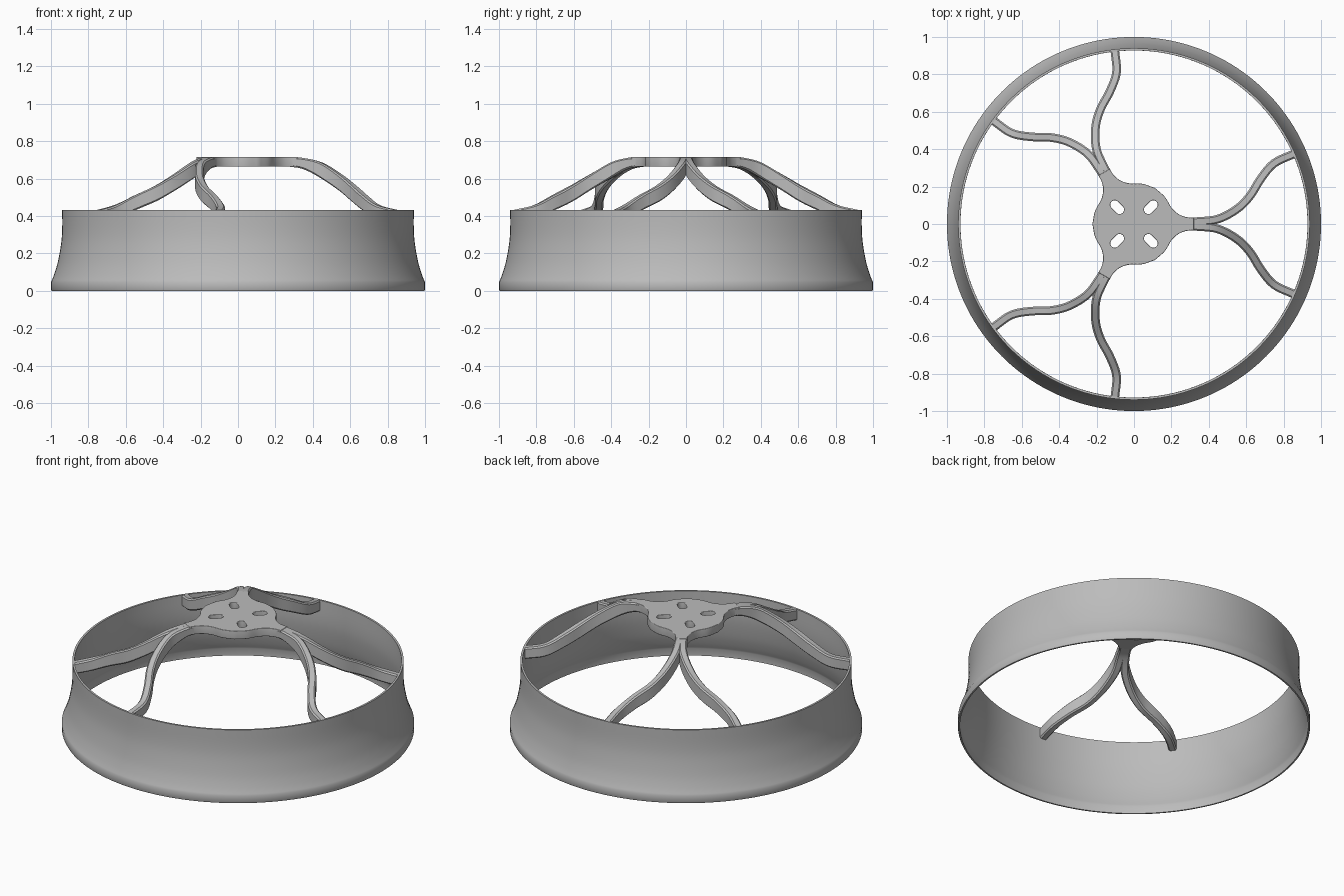
import bpy, bmesh, math
from mathutils import Vector, Matrix

if "Cube" in bpy.data.objects:
    bpy.data.objects.remove(bpy.data.objects["Cube"])

ARM_ANGLES = [math.radians(a) for a in (0, 120, 240)]

grey = bpy.data.materials.new("satin_grey")
grey.use_nodes = True
colour = (0.5, 0.5, 0.5, 1)
grey.diffuse_color = colour
grey.node_tree.nodes["Principled BSDF"].inputs["Base Color"].default_value = colour


def spline_through(points, steps):
    """Smooth (Catmull-Rom) samples through the given points."""
    p = [Vector(q) for q in points]
    p = [p[0] * 2 - p[1]] + p + [p[-1] * 2 - p[-2]]
    out = []
    for a, b, c, d in zip(p, p[1:], p[2:], p[3:]):
        for i in range(steps):
            t = i / steps
            out.append(0.5 * (2 * b + (c - a) * t + (2 * a - 5 * b + 4 * c - d) * t * t
                              + (3 * b - a - 3 * c + d) * t ** 3))
    return out + [p[-2]]


def finish(obj, angle=35):
    if obj.data.materials:
        obj.data.materials[0] = grey
    else:
        obj.data.materials.append(grey)
    bpy.ops.object.select_all(action="DESELECT")
    obj.select_set(True)
    bpy.context.view_layer.objects.active = obj
    bpy.ops.object.shade_smooth_by_angle(angle=math.radians(angle))


def mesh_object(name, bm):
    bmesh.ops.recalc_face_normals(bm, faces=bm.faces)
    mesh = bpy.data.meshes.new(name)
    bm.to_mesh(mesh)
    bm.free()
    obj = bpy.data.objects.new(name, mesh)
    bpy.context.collection.objects.link(obj)
    finish(obj)
    return obj


def loft(bm, rings, closed):
    """Bridge equal rings of points with quads."""
    vr = [[bm.verts.new(v) for v in ring] for ring in rings]
    pairs = list(zip(vr, vr[1:])) + ([(vr[-1], vr[0])] if closed else [])
    n = len(vr[0])
    for a, b in pairs:
        for i in range(n):
            j = (i + 1) % n
            bm.faces.new((a[i], a[j], b[j], b[i]))
    if not closed:
        bm.faces.new(vr[0])
        bm.faces.new(vr[-1])


# Flared rim: thin revolved wall
flare = spline_through([(1.0, 0.045), (0.982, 0.09), (0.963, 0.155),
                        (0.946, 0.25), (0.94, 0.33), (0.94, 0.432)], 4)
wall = 0.012
outer = [Vector((0.997, 0)), Vector((1.0, 0.006))] + flare
inner = [Vector((v.x - wall, v.y)) for v in reversed(flare)] + [Vector((1 - wall, 0))]
segments = 160
bm = bmesh.new()
loft(bm, [[(v.x * math.cos(a), v.x * math.sin(a), v.y) for v in outer + inner]
          for a in (math.tau * i / segments for i in range(segments))], True)
mesh_object("rim", bm)

# Hub plate: lobed outline with four radial slots
half = [(0.111, 0.193), (0.165, 0.145), (0.2, 0.088), (0.238, 0.053), (0.28, 0.037), (0.32, 0.034)]
edge = [Vector(p) for p in spline_through(half, 5)]
lobe = [Vector((p.x, -p.y)) for p in edge] + edge[::-1]
outline = [Matrix.Rotation(a, 2) @ p for a in ARM_ANGLES for p in lobe[:-1]]


def slot(angle, radius=0.127, reach=0.018, width=0.024):
    pts = []
    for side, start in ((1, -90), (-1, 90)):
        for i in range(9):
            t = math.radians(start + 22.5 * i)
            pts.append(Vector((radius + side * reach + width * math.cos(t), width * math.sin(t))))
    return [Matrix.Rotation(math.radians(angle), 2) @ p for p in pts]


curve = bpy.data.curves.new("hub_plate", "CURVE")
curve.dimensions = "2D"
curve.fill_mode = "BOTH"
curve.extrude = 0.022
curve.bevel_depth = 0.004
curve.offset = -0.004
for loop in [outline] + [slot(a) for a in (45, 135, 225, 315)]:
    s = curve.splines.new("POLY")
    s.points.add(len(loop) - 1)
    for pt, p in zip(s.points, loop):
        pt.co = (p.x, p.y, 0, 1)
    s.use_cyclic_u = True
hub = bpy.data.objects.new("hub_plate", curve)
hub.location.z = 0.69
bpy.context.collection.objects.link(hub)
bpy.ops.object.select_all(action="DESELECT")
hub.select_set(True)
bpy.context.view_layer.objects.active = hub
bpy.ops.object.convert(target="MESH")
finish(hub)

# Forked spokes: swept chamfered bar, path holds x, y, top and bottom height
path = spline_through([
    (0.27, 0.012, 0.7155, 0.6645), (0.35, 0.014, 0.71, 0.65), (0.45, 0.027, 0.684, 0.6),
    (0.55, 0.08, 0.62, 0.535), (0.62, 0.15, 0.563, 0.478), (0.68, 0.245, 0.51, 0.43),
    (0.75, 0.325, 0.458, 0.385), (0.857, 0.376, 0.43, 0.36)], 6)
half_width, chamfer = 0.023, 0.008


def spoke(name, angle, mirror):
    rings = []
    for i, p in enumerate(path):
        step = path[min(i + 1, len(path) - 1)] - path[max(i - 1, 0)]
        across = Vector((-step[1], step[0], 0)).normalized()
        w, c = half_width, chamfer
        section = [(w, p[3] + c), (w, p[2] - c), (w - c, p[2]), (c - w, p[2]),
                   (-w, p[2] - c), (-w, p[3] + c), (c - w, p[3]), (w - c, p[3])]
        rings.append([Vector((p[0], p[1], z)) + across * s for s, z in section])
    bm = bmesh.new()
    loft(bm, rings, False)
    bm.transform(Matrix.Rotation(angle, 4, "Z") @ Matrix.Diagonal((1, mirror, 1, 1)))
    mesh_object(name, bm)


for n, angle in enumerate(ARM_ANGLES, 1):
    for side, mirror in (("a", 1), ("b", -1)):
        spoke(f"spoke_{n}{side}", angle, mirror)
